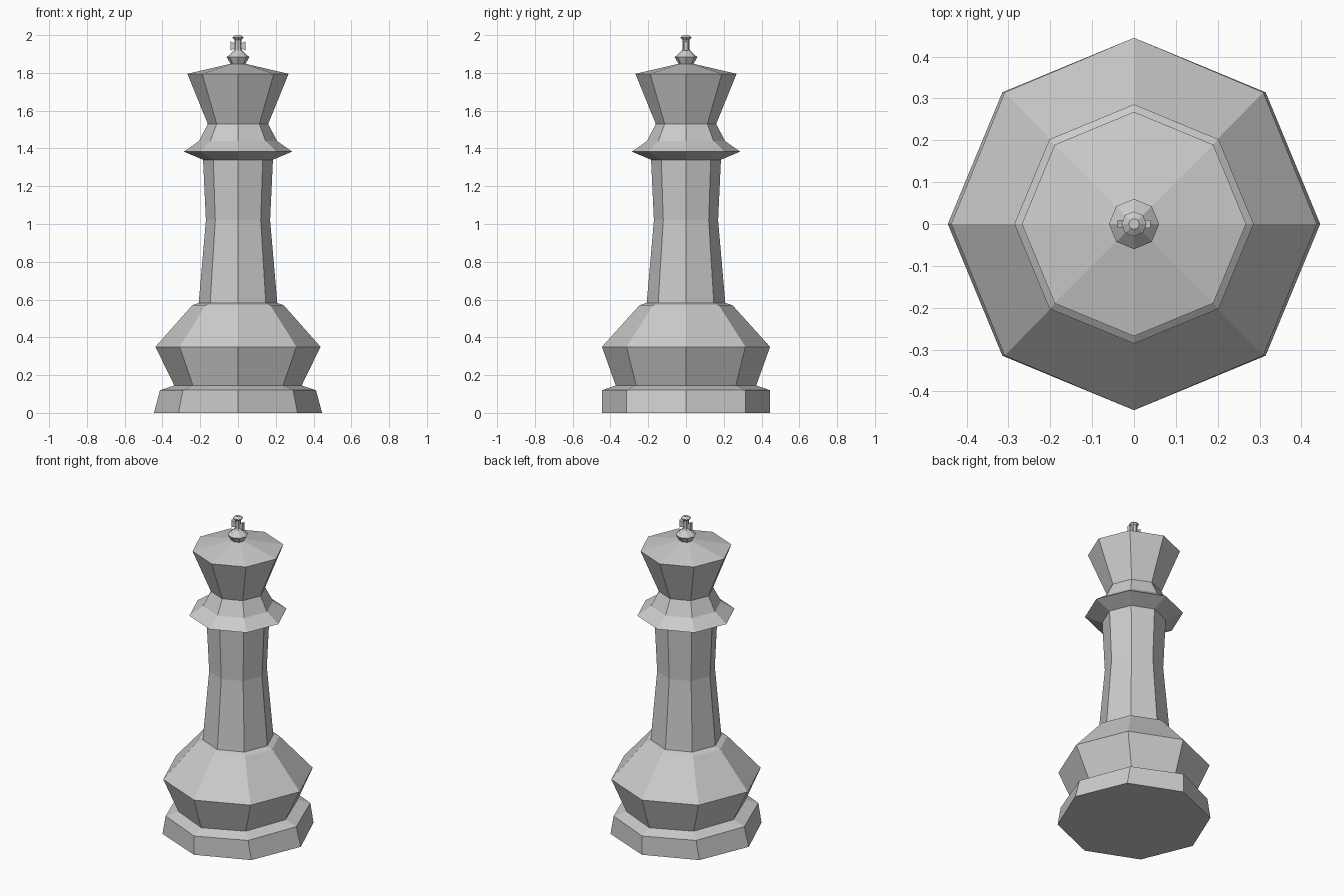
import bpy, bmesh, math

if "Cube" in bpy.data.objects:
    bpy.data.objects.remove(bpy.data.objects["Cube"])


def faceted(name, rings, cap_bottom=False, cap_top=False, sides=8):
    """Stack of octagonal rings (z, x radius, y radius), corners on the axes."""
    bm = bmesh.new()
    loops = []
    for z, rx, ry in rings:
        loops.append([bm.verts.new((rx * math.cos(2 * math.pi * i / sides),
                                    ry * math.sin(2 * math.pi * i / sides), z))
                      for i in range(sides)])
    for a, b in zip(loops, loops[1:]):
        for i in range(sides):
            j = (i + 1) % sides
            bm.faces.new((a[i], a[j], b[j], b[i]))
    if cap_bottom:
        bm.faces.new(loops[0][::-1])
    if cap_top:
        bm.faces.new(loops[-1])
    return finish(name, bm)


def finish(name, bm):
    mesh = bpy.data.meshes.new(name)
    bm.to_mesh(mesh)
    bm.free()
    obj = bpy.data.objects.new(name, mesh)
    bpy.context.collection.objects.link(obj)
    return obj


def round_rings(*points):
    return [(z, r, r) for z, r in points]


# Foot plinth, narrowing slightly in x towards its top
faceted("base_plinth", [(0, 0.445, 0.445), (0.12, 0.413, 0.445),
                        (0.145, 0.337, 0.372)], cap_bottom=True)

# Bulging lower body and shoulder
faceted("lower_body", [(0.145, 0.337, 0.372), (0.35, 0.437, 0.445),
                       (0.57, 0.242, 0.246), (0.583, 0.206, 0.206)])

# Waisted column
faceted("column", round_rings((0.583, 0.208), (1.02, 0.17), (1.34, 0.185)))

# Flared collar
faceted("collar", round_rings((1.34, 0.185), (1.383, 0.286),
                              (1.44, 0.206), (1.53, 0.16)))

# Crown with shallow roof
faceted("crown", round_rings((1.53, 0.16), (1.795, 0.268), (1.848, 0.04)))

# Finial bead
faceted("finial", round_rings((1.848, 0.04), (1.883, 0.06), (1.915, 0.025)),
        cap_top=True)

# Upright of the top cross
faceted("cross_post", round_rings((1.91, 0.028), (1.925, 0.019), (1.975, 0.019),
                                  (1.988, 0.03), (2.0, 0.013)), cap_top=True)

# Flared side arms of the top cross
for side, label in ((-1, "left"), (1, "right")):
    arm = bmesh.new()
    bmesh.ops.create_cube(arm, size=1)
    for v in arm.verts:
        outer = v.co.x * side > 0
        v.co.x = side * (0.04 if outer else 0.012)
        v.co.y *= 0.02
        v.co.z = 1.943 + v.co.z * (0.048 if outer else 0.022)
    finish("cross_arm_" + label, arm)
